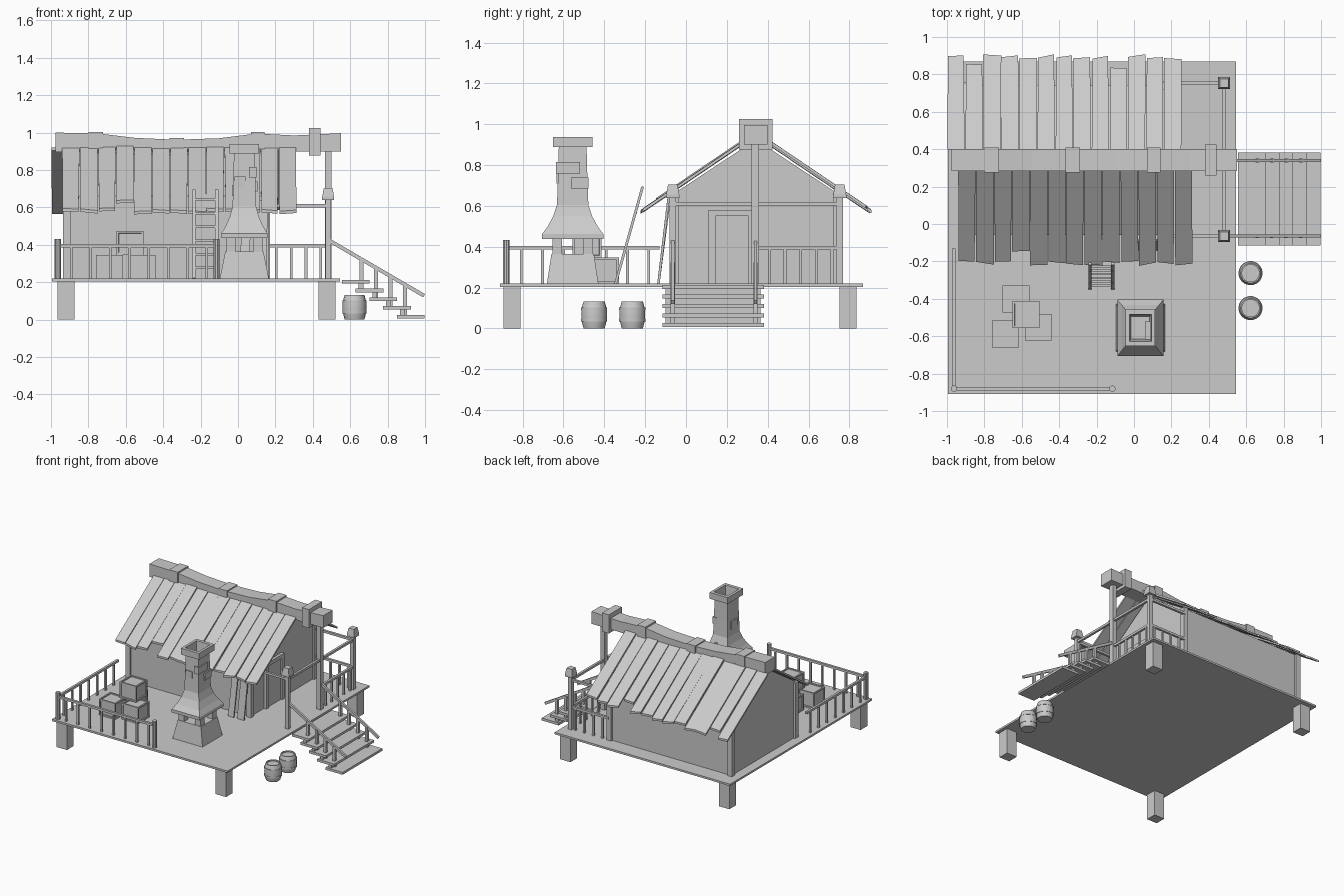
import bpy, bmesh, math, random
from mathutils import Vector

if "Cube" in bpy.data.objects:
    bpy.data.objects.remove(bpy.data.objects["Cube"])

random.seed(4)


def finish(name, bm):
    bmesh.ops.recalc_face_normals(bm, faces=bm.faces[:])
    me = bpy.data.meshes.new(name)
    bm.to_mesh(me)
    bm.free()
    ob = bpy.data.objects.new(name, me)
    bpy.context.collection.objects.link(ob)
    return ob


def loft(bm, rings, caps=True):
    """Skin a list of equal-length point rings."""
    vs = [[bm.verts.new(p) for p in r] for r in rings]
    n = len(vs[0])
    for a, b in zip(vs, vs[1:]):
        for i in range(n):
            bm.faces.new((a[i], a[(i + 1) % n], b[(i + 1) % n], b[i]))
    if caps:
        bm.faces.new(vs[0])
        bm.faces.new(vs[-1])


def rect(cx, cy, z, hx, hy):
    return [(cx - hx, cy - hy, z), (cx + hx, cy - hy, z), (cx + hx, cy + hy, z), (cx - hx, cy + hy, z)]


def box(bm, x0, x1, y0, y1, z0, z1):
    cx, cy, hx, hy = (x0 + x1) / 2, (y0 + y1) / 2, (x1 - x0) / 2, (y1 - y0) / 2
    loft(bm, [rect(cx, cy, z0, hx, hy), rect(cx, cy, z1, hx, hy)])


def bar(bm, p, q, w, d=None, sides=4):
    """Straight bar from p to q with a rectangular or round section."""
    p, q = Vector(p), Vector(q)
    t = (q - p).normalized()
    up = Vector((0, 0, 1)) if abs(t.z) < 0.9 else Vector((0, 1, 0))
    u = t.cross(up).normalized()
    v = u.cross(t)
    d = d or w
    if sides == 4:
        prof = [(-w / 2, -d / 2), (w / 2, -d / 2), (w / 2, d / 2), (-w / 2, d / 2)]
    else:
        prof = [(w / 2 * math.cos(2 * math.pi * i / sides), w / 2 * math.sin(2 * math.pi * i / sides)) for i in range(sides)]
    loft(bm, [[c + u * a + v * b for a, b in prof] for c in (p, q)])


# deck and its four legs
bm = bmesh.new()
box(bm, -0.995, 0.545, -0.91, 0.868, 0.204, 0.219)
finish("deck", bm)
bm = bmesh.new()
for x in (-0.92, 0.475):
    for y in (-0.852, 0.793):
        box(bm, x - 0.045, x + 0.045, y - 0.042, y + 0.042, 0, 0.205)
finish("deck_legs", bm)

# house walls: gabled prism
RY, D = 0.342, 0.22
bm = bmesh.new()
prof = [(-0.06, D), (0.744, D), (0.744, 0.66), (RY, 0.925), (-0.06, 0.66)]
loft(bm, [[(x, y, z) for y, z in prof] for x in (-0.92, 0.15)])
finish("house_walls", bm)
bm = bmesh.new()
for x in (-0.915, 0.145):
    for y in (-0.055, 0.74):
        box(bm, x - 0.02, x + 0.02, y - 0.02, y + 0.02, D, 0.66)
finish("corner_posts", bm)

# door with frame
bm = bmesh.new()
box(bm, 0.14, 0.172, 0.11, 0.145, D, 0.58)
box(bm, 0.14, 0.172, 0.305, 0.335, D, 0.58)
box(bm, 0.14, 0.172, 0.145, 0.305, 0.55, 0.58)
finish("door_frame", bm)
bm = bmesh.new()
box(bm, 0.14, 0.16, 0.145, 0.305, D, 0.55)
finish("door", bm)

# roof planks, uneven in length and skew, on both slopes
K, T = 0.675, 0.016


def roof_side(name, x0, side, short):
    bm = bmesh.new()
    for i in range(13):
        a = x0 + i * 0.0965
        b = a + 0.0925
        lift = random.uniform(-0.008, 0.006)
        j = [random.uniform(-0.006, 0.004) for _ in range(2)]
        end = [0.563 + random.uniform(-0.025, 0.003) for _ in range(2)]
        if i in short:
            end = [short[i], short[i] + 0.004]
        pts = [(a, 0.055), (b, 0.055), (b + j[0], end[0]), (a - j[1], end[1])]
        rings = [[(x, RY + side * d, 0.963 - K * d + lift - o) for x, d in pts] for o in (T, 0)]
        loft(bm, rings)
    return finish(name, bm)


roof_side("front_roof_planks", -0.94, -1, {3: 0.485, 9: 0.54})
roof_side("back_roof_planks", -0.998, 1, {1: 0.51, 9: 0.49})

# sagging ridge beam with wrapped bands
bm = bmesh.new()
sec = [(-0.975, .897, 1.0), (-0.76, .90, .997), (-0.55, .885, .972), (-0.33, .88, .962),
       (-0.1, .88, .97), (0.10, .895, .995), (0.3, .90, .985), (0.55, .90, .997)]
loft(bm, [[(x, 0.283, a), (x, 0.40, a), (x, 0.40, b), (x, 0.283, b)] for x, a, b in sec])
finish("ridge_beam", bm)
bm = bmesh.new()
for x, h, z0, z1, g in ((-0.76, .038, .89, 1.004, .066), (-0.328, .038, .87, .972, .066),
                        (0.106, .036, .885, 1.004, .066), (0.41, .03, .877, 1.025, .082)):
    box(bm, x - h, x + h, RY - g, RY + g, z0, z1)
finish("ridge_bands", bm)

# porch frame: posts with tapered caps, ridge post, tie beams
PX, Y0, Y1 = 0.482, -0.065, 0.753
bm = bmesh.new()
for y in (Y0, Y1):
    bar(bm, (PX, y, D), (PX, y, 0.65), 0.03)
    loft(bm, [rect(PX, y, z, h, h) for z, h in ((0.64, .032), (0.655, .032), (0.705, .023))])
    bar(bm, (0.14, y, 0.61), (PX, y, 0.61), 0.018)
bar(bm, (PX, 0.34, D), (PX, 0.34, 0.91), 0.036)
bar(bm, (PX, Y0, 0.61), (PX, Y1, 0.61), 0.018)
finish("porch_frame", bm)


def railing(bm, p, q, n, z=0.395):
    """Rail with n balusters between two floor points."""
    p, q = Vector(p), Vector(q)
    up = Vector((0, 0, 1))
    bar(bm, p + up * z, q + up * z, 0.018)
    for i in range(n):
        c = p.lerp(q, (i + 0.7) / (n + 0.2))
        bar(bm, c + up * D, c + up * z, 0.014)


# deck railings
bm = bmesh.new()
railing(bm, (-0.963, -0.88, 0), (-0.115, -0.88, 0), 8)
railing(bm, (-0.963, -0.88, 0), (-0.963, -0.13, 0), 7)
railing(bm, (0.15, Y1, 0), (PX, Y1, 0), 4)
railing(bm, (PX, 0.355, 0), (PX, Y1, 0), 5)
for x in (-0.963, -0.115):
    bar(bm, (x, -0.88, D), (x, -0.88, 0.432), 0.034, sides=10)
finish("railings", bm)

# stairs with sloping handrails
bm = bmesh.new()
for i in range(5):
    x, z = 0.555 + 0.0735 * i, 0.203 - 0.0465 * i
    box(bm, x, x + 0.149, -0.115, 0.383, z - 0.01, z + 0.009)
    if i < 4:
        box(bm, x + 0.09, x + 0.115, -0.10, 0.365, z - 0.045, z - 0.005)
finish("stair_treads", bm)
bm = bmesh.new()
for y in (Y0, 0.34):
    bar(bm, (0.485, y, 0.425), (0.995, y, 0.128), 0.016, 0.02)
    for i in range(4):
        x = 0.66 + 0.0775 * i
        bar(bm, (x, y, 0.158 - 0.0465 * i), (x, y, 0.425 - 0.582 * (x - 0.485)), 0.02)
finish("stair_handrails", bm)

# outdoor chimney: base, pillars, flared hood with a hollow top
CX, CY = 0.034, -0.555
bm = bmesh.new()
loft(bm, [rect(CX, CY, D, .131, .126), rect(CX, CY, 0.365, .102, .104)])
finish("hearth_base", bm)
bm = bmesh.new()
for sx in (-1, 1):
    for sy in (-1, 1):
        px, py = CX + sx * 0.072, CY + sy * 0.076
        box(bm, px - .024, px + .024, py - .024, py + .024, 0.36, 0.45)
finish("hearth_pillars", bm)
bm = bmesh.new()
prof = [(.437, .150), (.462, .150), (.50, .122), (.55, .095), (.605, .077), (.74, .072),
        (.888, .068), (.888, .097), (.938, .097), (.938, .072), (.80, .06)]
loft(bm, [rect(CX, CY, z, h * 0.82, h) for z, h in prof])
finish("chimney_hood", bm)
bm = bmesh.new()
for x0, x1, y0, y1, z0, z1 in ((.06, .10, -.637, -.52, .76, .815), (.06, .103, -.563, -.478, .685, .74),
                               (-.018, .04, -.635, -.60, .71, .765), (-.033, .0, -.60, -.52, .66, .72)):
    box(bm, x0, x1, y0, y1, z0, z1)
finish("chimney_bricks", bm)

# crates with recessed panels
for k, (x, y, z) in enumerate(((-.632, -.40, D), (-.688, -.587, D), (-.512, -.552, D), (-.577, -.485, .347))):
    bm = bmesh.new()
    box(bm, x - .072, x + .072, y - .072, y + .072, z, z + .127)
    faces = bm.faces[:]
    bmesh.ops.recalc_face_normals(bm, faces=faces)
    bmesh.ops.inset_individual(bm, faces=faces, thickness=0.016)
    bmesh.ops.inset_individual(bm, faces=faces, thickness=0.001, depth=-0.008)
    finish(f"crate_{k + 1}", bm)

# barrels with hoops
prof = [(0, .052), (.02, .058), (.034, .061), (.034, .065), (.046, .065), (.046, .063), (.067, .064),
        (.09, .063), (.09, .065), (.102, .065), (.102, .061), (.132, .053), (.132, .046), (.122, .046)]
for k, y in enumerate((-0.263, -0.45)):
    bm = bmesh.new()
    loft(bm, [[(0.623 + r * math.cos(math.tau * i / 18), y + r * math.sin(math.tau * i / 18), z)
               for i in range(18)] for z, r in prof])
    ob = finish(f"barrel_{k + 1}", bm)
    bpy.context.view_layer.objects.active = ob
    ob.select_set(True)
    bpy.ops.object.shade_smooth_by_angle(angle=math.radians(25))
    ob.select_set(False)

# ladder leaning on the roof edge
bm = bmesh.new()
A, B = Vector((0, -0.345, D)), Vector((0, -0.212, 0.695))
for x in (-0.235, -0.113):
    bar(bm, A + Vector((x, 0, 0)), B + Vector((x, 0, 0)), 0.018, 0.013)
for i in range(6):
    c = A.lerp(B, 0.12 + 0.154 * i)
    bar(bm, c + Vector((-0.235, 0, 0)), c + Vector((-0.113, 0, 0)), 0.012)
finish("ladder", bm)

# loose boards leaning on the front wall
bm = bmesh.new()
for x, w, top in ((0.035, .05, .60), (0.12, .06, .64)):
    bar(bm, (x, -0.135, D), (x + 0.01, -0.085, top), w, 0.012)
finish("leaning_boards", bm)
